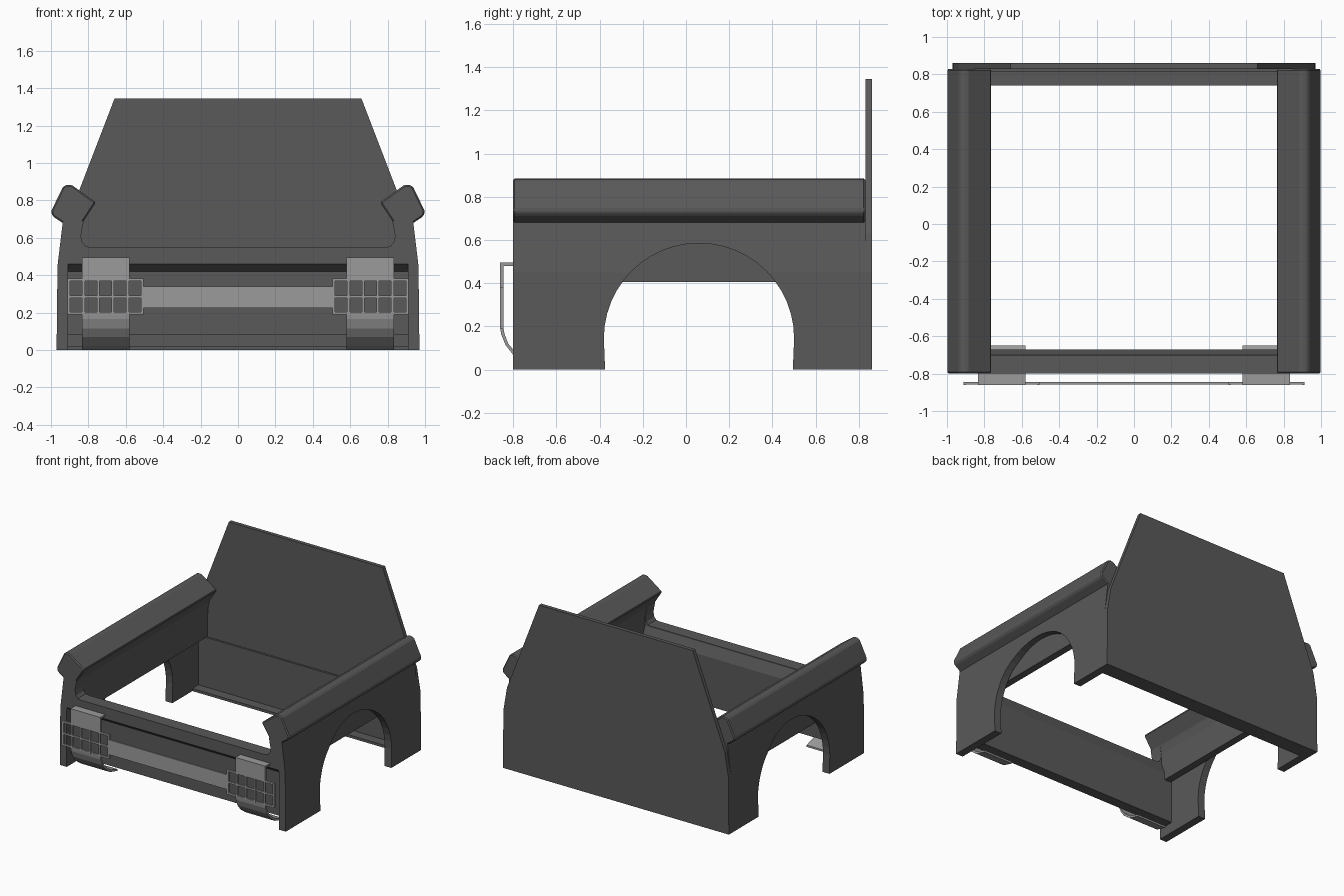
import bpy, bmesh
from math import cos, sin, pi

if "Cube" in bpy.data.objects:
    bpy.data.objects.remove(bpy.data.objects["Cube"])


def material(name, v):
    m = bpy.data.materials.new(name)
    m.diffuse_color = (v, v, v, 1)
    m.use_nodes = True
    m.node_tree.nodes["Principled BSDF"].inputs["Base Color"].default_value = m.diffuse_color
    return m


DARK, LIGHT = material("dark_grey", 0.1), material("light_grey", 0.33)


def prism(bm, pts, axis, a, b):
    """Extrude a closed 2D outline along x (outline in y,z) or y (outline in x,z)."""
    def place(p, t):
        return (t, p[0], p[1]) if axis == "x" else (p[0], t, p[1])
    ends = [[bm.verts.new(place(p, t)) for p in pts] for t in (a, b)]
    n = len(pts)
    bm.faces.new(ends[0])
    bm.faces.new(ends[1][::-1])
    for i in range(n):
        j = (i + 1) % n
        bm.faces.new((ends[0][j], ends[0][i], ends[1][i], ends[1][j]))


def rect(a0, b0, a1, b1):
    return [(a0, b0), (a1, b0), (a1, b1), (a0, b1)]


def part(name, prisms, mat=DARK, mirror=False, cutter=None, bevel=0):
    bm = bmesh.new()
    for p in prisms:
        prism(bm, *p)
    bmesh.ops.recalc_face_normals(bm, faces=bm.faces)
    me = bpy.data.meshes.new(name)
    bm.to_mesh(me)
    bm.free()
    me.materials.append(mat)
    ob = bpy.data.objects.new(name, me)
    bpy.context.collection.objects.link(ob)
    if cutter:
        m = ob.modifiers.new("cut", "BOOLEAN")
        m.operation, m.object, m.solver = "DIFFERENCE", cutter, "EXACT"
    if bevel:
        m = ob.modifiers.new("bevel", "BEVEL")
        m.width, m.segments = bevel, 1
    if mirror:
        ob.modifiers.new("mirror", "MIRROR")
    return ob


# Wheel arch cutter
arch = [(0.49, -0.1)] + [(0.06 + 0.44 * cos(pi * i / 24), 0.145 + 0.44 * sin(pi * i / 24))
                         for i in range(25)] + [(-0.37, -0.1)]
cutter = part("arch_cutter", [(arch, "x", 0.8, 1.1)])
cutter.hide_render = True
cutter.hide_set(True)

# Side walls with wheel arches
wall = [(0.97, 0), (0.965, 0.45), (0.935, 0.70), (0.86, 0.70), (0.89, 0.59), (0.91, 0.45), (0.91, 0)]
part("side_wall", [(wall, "y", -0.80, 0.83)], mirror=True, cutter=cutter)

# Inner liners behind the arches
liner = [(0.90, 0.405), (0.90, 0.70), (0.825, 0.70), (0.84, 0.62), (0.845, 0.405)]
part("inner_liner", [(liner, "y", -0.74, 0.83)], mirror=True)

# Upper rails that flare outwards
rail = [(0.84, 0.65), (0.93, 0.675), (0.99, 0.715), (1.0, 0.74), (0.935, 0.875),
        (0.91, 0.885), (0.885, 0.88), (0.76, 0.79), (0.825, 0.69)]
part("upper_rail", [(rail, "y", -0.80, 0.83)], mirror=True, bevel=0.008)

# Tall rear panel, with inner skin and bottom flange
half = [(0.97, 0), (0.965, 0.45), (0.935, 0.63), (0.66, 1.345)]
part("rear_panel", [(half + [(-x, z) for x, z in reversed(half)], "y", 0.83, 0.86)])
part("rear_inner_skin", [(rect(0.815, 0, 0.835, 0.405), "x", -0.92, 0.92),
                         (rect(0.74, 0, 0.835, 0.02), "x", -0.92, 0.92)])

# Front wall: upper frame with filleted corners, recessed lower wall
frame = [(0, 0.46), (0.94, 0.46), (0.92, 0.69), (0.825, 0.69), (0.84, 0.61),
         (0.832, 0.575), (0.815, 0.555), (0.79, 0.55), (0, 0.55)]
part("front_frame", [(frame, "y", -0.80, -0.70)], mirror=True)
lower = [(-0.80, 0.46), (-0.75, 0.42), (-0.75, 0.08), (-0.67, 0.08), (-0.67, 0.46), (-0.70, 0.54), (-0.72, 0.54), (-0.72, 0.46)]
part("front_wall", [(lower, "x", -0.915, 0.915)])

# Bumper brackets, leaving a gap behind the grille
top_hook = [(-0.79, 0.495), (-0.86, 0.495), (-0.86, 0.375), (-0.845, 0.375), (-0.845, 0.48), (-0.79, 0.48)]
low_hook = [(-0.86, 0.20), (-0.855, 0.165), (-0.835, 0.115), (-0.80, 0.07), (-0.74, 0.025),
            (-0.65, 0.0), (-0.65, 0.014), (-0.73, 0.038), (-0.79, 0.082), (-0.823, 0.122),
            (-0.84, 0.168), (-0.845, 0.20)]
part("bumper_bracket", [(top_hook, "x", 0.58, 0.835), (low_hook, "x", 0.58, 0.835)], LIGHT, True)

# Lamp grilles, five by two openings
w = 0.014
bars = [(rect(0.505 + i * 0.0785, 0.19, 0.505 + i * 0.0785 + w, 0.38), "y", -0.86, -0.845)
        for i in range(6)]
bars += [(rect(0.505, z, 0.911, z + w), "y", -0.859, -0.846) for z in (0.19, 0.278, 0.368)]
part("lamp_grille", bars, LIGHT, True)

# Cross bar
part("bumper_bar", [(rect(-0.51, 0.225, 0.51, 0.34), "y", -0.858, -0.845)], LIGHT)
